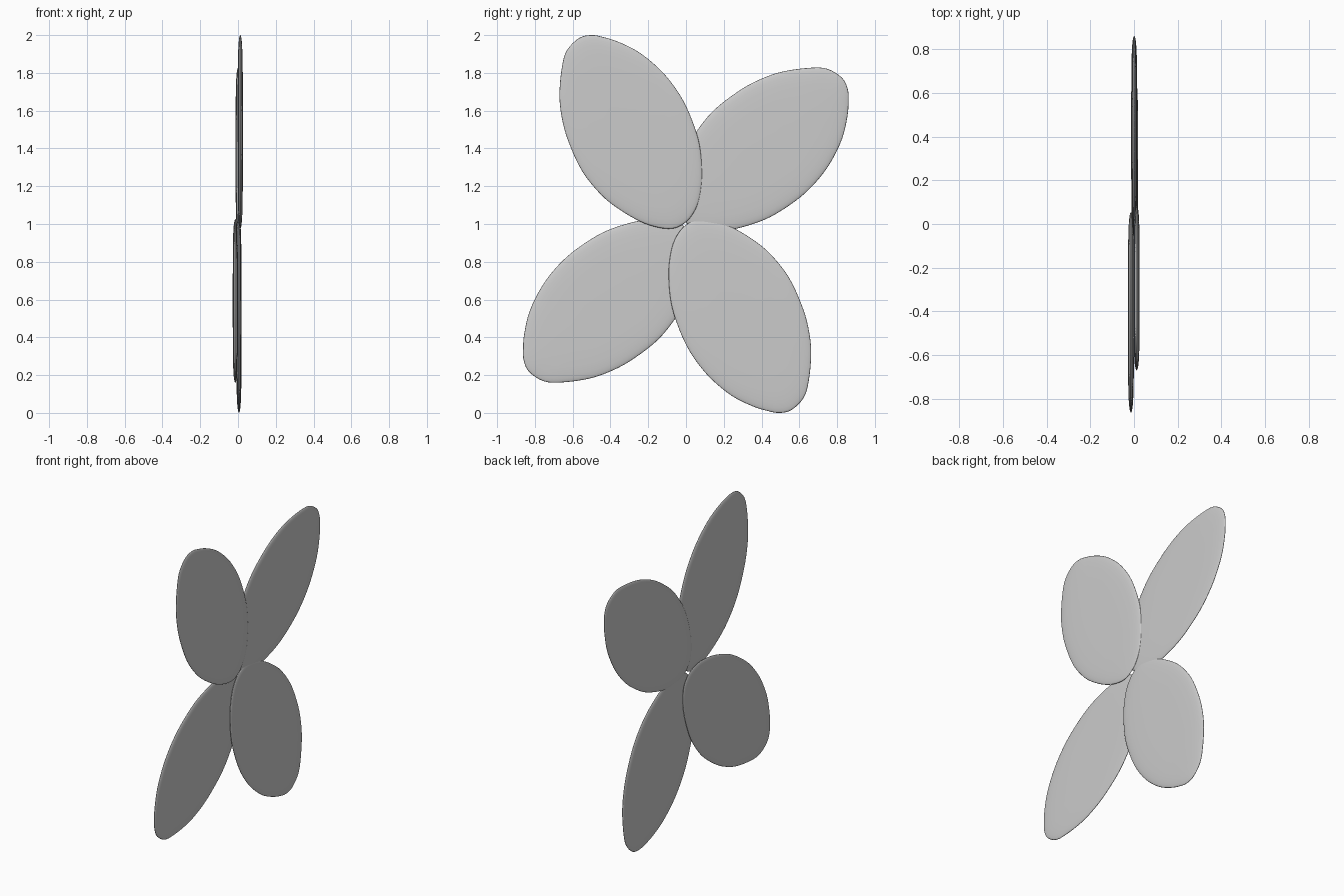
import bpy, bmesh, math
from mathutils import Vector, Matrix

if "Cube" in bpy.data.objects:
    bpy.data.objects.remove(bpy.data.objects["Cube"])

# Blade outline in (y, z) measured from the hub at z = 1
OUTLINE = [(-.50, 1.0), (-.565, .985), (-.63, .92), (-.657, .83), (-.67, .68), (-.655, .55),
           (-.62, .43), (-.55, .28), (-.45, .155), (-.35, .075), (-.24, .012), (-.15, -.018),
           (-.08, -.025), (-.03, -.01), (.02, .03), (.06, .10), (.08, .19), (.085, .28),
           (.075, .40), (.05, .50), (0, .625), (-.06, .725), (-.14, .82), (-.25, .91),
           (-.36, .965), (-.44, .99)]


def smooth_loop(pts, steps=4):
    """Closed Catmull-Rom curve through the points."""
    p = [Vector(q) for q in pts]
    n, out = len(p), []
    for i in range(n):
        a, b, c, d = p[i - 1], p[i], p[(i + 1) % n], p[(i + 2) % n]
        for k in range(steps):
            t = k / steps
            out.append(0.5 * (2 * b + (c - a) * t + (2 * a - 5 * b + 4 * c - d) * t * t
                              + (3 * b - a - 3 * c + d) * t ** 3))
    return out


def blade(name, angle, offset, half=0.014):
    loop = smooth_loop(OUTLINE)
    mid = Vector((-.29, .49))
    bm = bmesh.new()

    # Cushion section: rings from the front centre, round the rim, to the back
    scales = [.3, .6, .8, .9, .95, .98, .995]
    rings = [(s, 1) for s in scales] + [(1, 0)] + [(s, -1) for s in reversed(scales)]
    rows = []
    for s, side in rings:
        x = side * half * (1 - s ** 8) ** .5 * (1 - .12 * s * s)
        rows.append([bm.verts.new((x, *(mid + (q - mid) * s))) for q in loop])
    n = len(loop)
    for r0, r1 in zip(rows, rows[1:]):
        for i in range(n):
            j = (i + 1) % n
            bm.faces.new((r0[i], r0[j], r1[j], r1[i]))
    for row, x in ((rows[0], half), (rows[-1], -half)):
        c = bm.verts.new((x, *mid))
        for i in range(n):
            bm.faces.new((c, row[i], row[(i + 1) % n]))

    # Turn about the hub and stack in depth
    bm.transform(Matrix.Translation(Vector(offset) + Vector((0, 0, 1)))
                 @ Matrix.Rotation(math.radians(angle), 4, 'X'))
    bmesh.ops.recalc_face_normals(bm, faces=bm.faces[:])
    for f in bm.faces:
        f.smooth = True
    mesh = bpy.data.meshes.new(name)
    bm.to_mesh(mesh)
    bm.free()
    bpy.context.collection.objects.link(bpy.data.objects.new(name, mesh))


# Four overlapping blades
blade("blade_upper_left", 0, (.012, 0, 0))
blade("blade_upper_right", -77, (.001, -.005, 0))
blade("blade_lower_right", 180, (.005, -.007, 0))
blade("blade_lower_left", 103, (-.014, .003, -.012))
